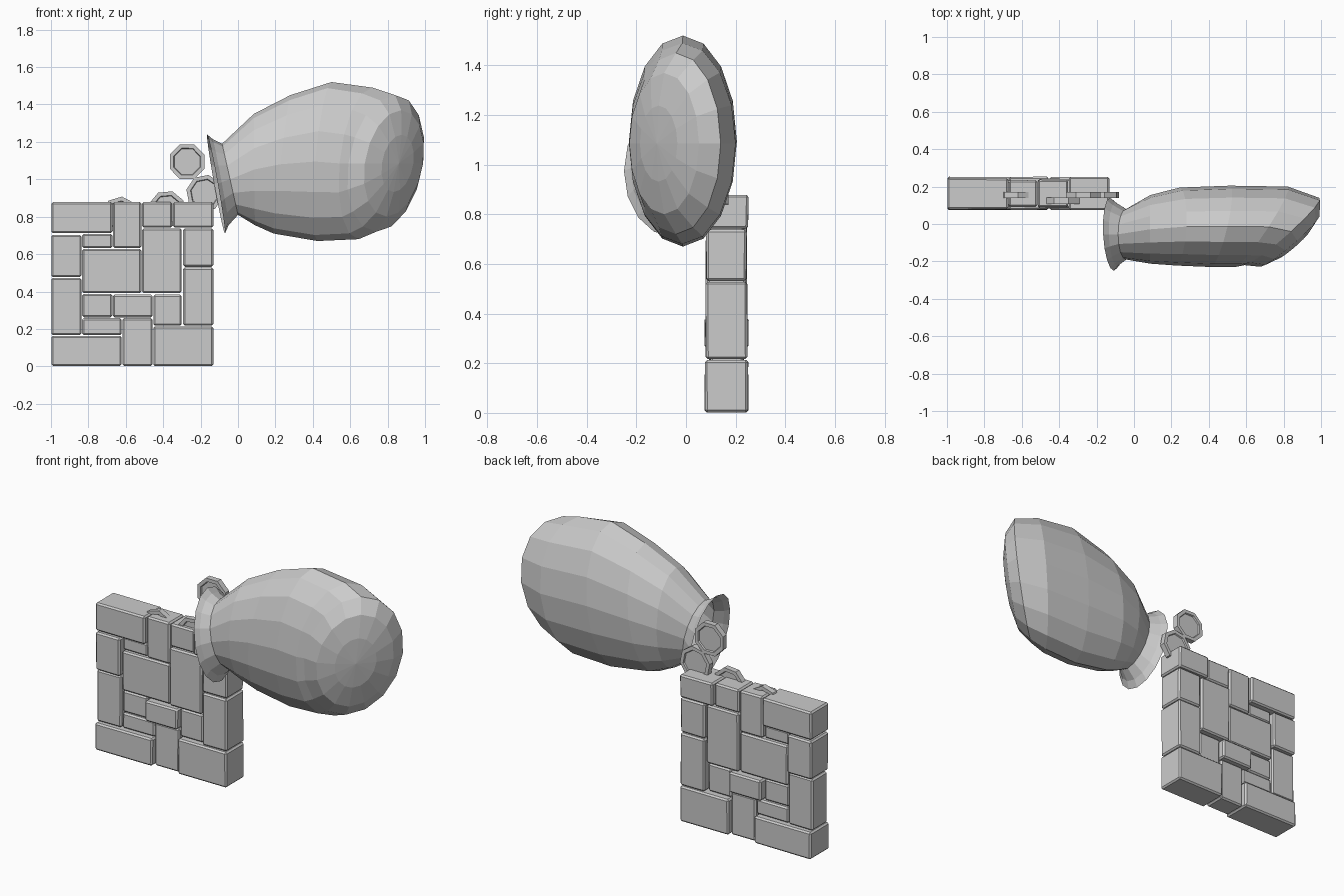
import bpy, bmesh, math, random
from mathutils import Vector

random.seed(4)
cube = bpy.data.objects.get("Cube")
if cube:
    bpy.data.objects.remove(cube, do_unlink=True)

GREY = (0.6, 0.6, 0.6, 1)
mat = bpy.data.materials.new("plain grey")
mat.use_nodes = True
mat.diffuse_color = GREY
mat.node_tree.nodes["Principled BSDF"].inputs["Base Color"].default_value = GREY


def finish(name, bm):
    bmesh.ops.recalc_face_normals(bm, faces=bm.faces[:])
    mesh = bpy.data.meshes.new(name)
    bm.to_mesh(mesh)
    bm.free()
    mesh.materials.append(mat)
    obj = bpy.data.objects.new(name, mesh)
    bpy.context.scene.collection.objects.link(obj)
    return obj


# Wall stones: left, right, bottom, top, half depth
WALL_Y = 0.163
STONES = [
    (-1, -.67, .71, .88, .085), (-1, -.835, .475, .705, .085),
    (-.835, -.67, .63, .71, .06), (-.67, -.515, .63, .88, .072),
    (-.515, -.35, .74, .88, .075), (-.35, -.13, .74, .88, .09),
    (-.295, -.13, .53, .74, .083), (-.515, -.3, .39, .74, .08),
    (-.835, -.515, .39, .63, .07), (-1, -.835, .165, .475, .072),
    (-.835, -.67, .26, .39, .06), (-.67, -.455, .26, .385, .09),
    (-.455, -.3, .215, .385, .062), (-.295, -.13, .215, .53, .085),
    (-.835, -.62, .165, .26, .065), (-1, -.62, 0, .165, .09),
    (-.62, -.455, 0, .26, .067), (-.455, -.13, 0, .215, .09),
]


def stone(index, x0, x1, z0, z1, depth):
    gap = 0.002
    bm = bmesh.new()
    bmesh.ops.create_cube(bm, size=2)
    for v in bm.verts:
        wobble = 1 - random.uniform(0, 0.05)
        v.co = Vector(((x0 + x1) / 2 + v.co.x * ((x1 - x0) / 2 - gap),
                       WALL_Y + v.co.y * depth * wobble,
                       (z0 + z1) / 2 + v.co.z * ((z1 - z0) / 2 - gap)))
    bmesh.ops.bevel(bm, geom=bm.edges[:], offset=0.009, segments=1,
                    affect='EDGES')
    finish(f"wall_stone_{index}", bm)


for i, s in enumerate(STONES):
    stone(i + 1, *s)


# Coins: eight-sided discs with a raised rim on both faces
def coin(index, x, y, z, turn):
    bm = bmesh.new()
    bmesh.ops.create_cone(bm, cap_ends=True, segments=8, radius1=0.1,
                          radius2=0.1, depth=0.034)
    caps = [f for f in bm.faces if len(f.verts) == 8]
    for cap in caps:
        bmesh.ops.inset_individual(bm, faces=[cap], thickness=0.022, depth=0)
        bmesh.ops.inset_individual(bm, faces=[cap], thickness=0.004,
                                   depth=-0.008)
    obj = finish(f"coin_{index}", bm)
    obj.rotation_euler = (math.pi / 2, turn, 0)
    obj.location = (x, y, z)


coin(1, -.272, .155, 1.094, .4)
coin(2, -.178, .155, .925, .2)
coin(3, -.38, .125, .84, .3)
coin(4, -.63, .155, .808, .1)

# Sack rings: top x, top z, bottom x, bottom z, front y, back y, back lean in x
RINGS = [
    (-.165, 1.24, -.07, .71, -.25, .14, -.01),
    (-.135, 1.215, -.05, .755, -.225, .115, -.005),
    (-.085, 1.19, 0, .81, -.19, .08, 0),
    (.085, 1.35, .09, .755, -.212, .155, 0),
    (.28, 1.45, .19, .71, -.222, .195, .01),
    (.5, 1.52, .425, .67, -.23, .205, .05),
    (.72, 1.49, .645, .68, -.23, .2, .14),
    (.84, 1.45, .74, .72, -.22, .14, .2),
]
SIDES = 16


def ring_points(tx, tz, bx, bz, front, back, lean):
    centre = Vector(((tx + bx) / 2, (front + back) / 2, (tz + bz) / 2))
    up = Vector(((tx - bx) / 2, 0, (tz - bz) / 2))
    side = Vector((lean, (back - front) / 2, 0))
    angles = [2 * math.pi * k / SIDES for k in range(SIDES)]
    return [centre + up * math.cos(a) + side * math.sin(a) for a in angles]


bm = bmesh.new()
loops = [ring_points(*r) for r in RINGS]

# Rounded base, bulging out from the slanted last ring
base = loops[-1]
middle = sum(base, Vector()) / SIDES
outward = Vector((.67, -.74, 0))
for scale, bulge in ((.78, .065), (.42, .095)):
    loops.append([middle.lerp(p, scale) + outward * bulge for p in base])

loops = [[bm.verts.new(p) for p in loop] for loop in loops]
for a, b in zip(loops, loops[1:]):
    for k in range(SIDES):
        n = (k + 1) % SIDES
        bm.faces.new((a[k], a[n], b[n], b[k]))
tip = bm.verts.new(middle + outward * .105)
for k in range(SIDES):
    bm.faces.new((loops[-1][k], loops[-1][(k + 1) % SIDES], tip))
finish("open_sack", bm)
